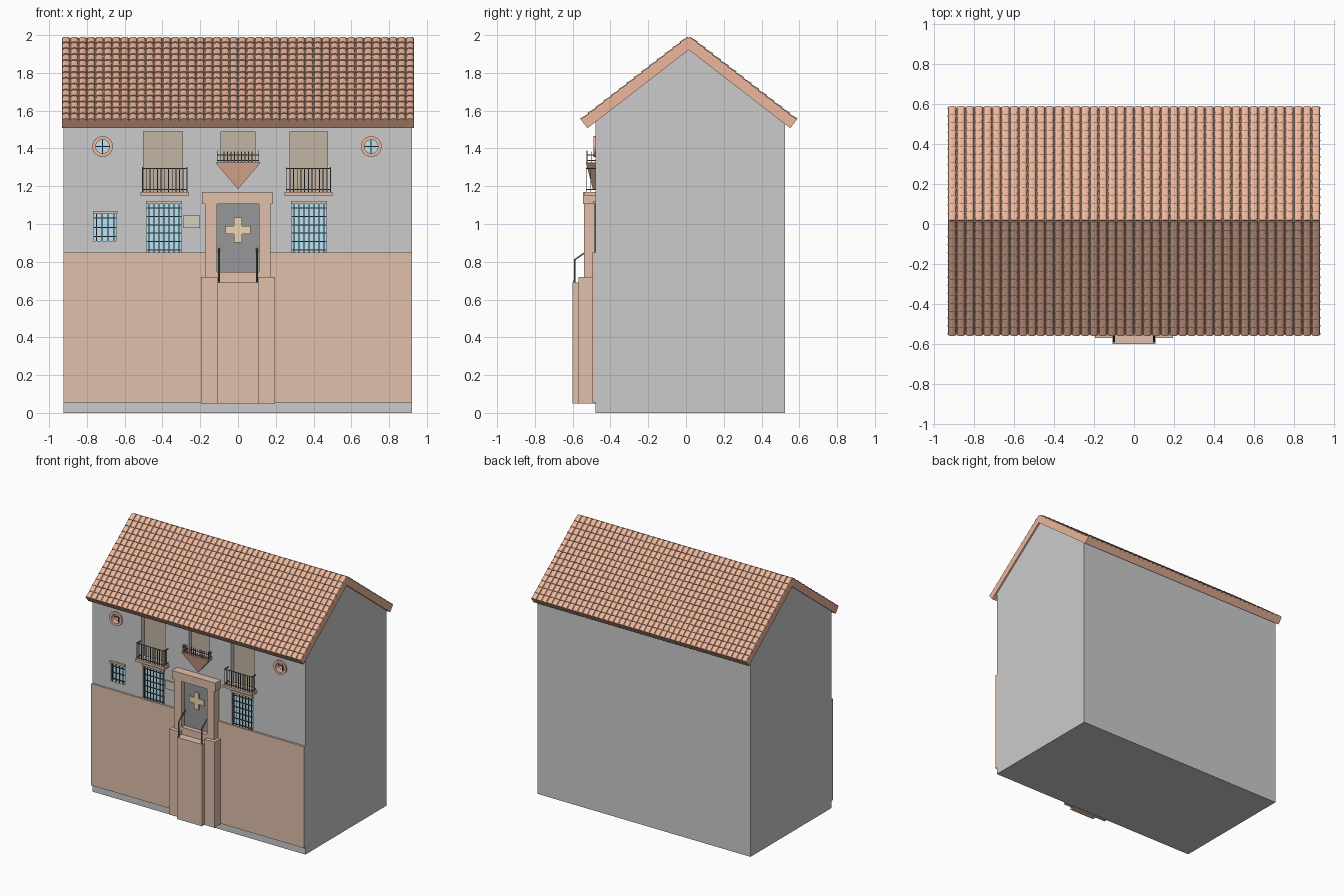
import bpy, bmesh
from math import radians, cos, sin, tan, pi
from mathutils import Matrix, Vector

if "Cube" in bpy.data.objects:
    bpy.data.objects.remove(bpy.data.objects["Cube"])


def material(name, rgb):
    m = bpy.data.materials.new(name)
    m.diffuse_color = (*rgb, 1)
    m.use_nodes = True
    m.node_tree.nodes["Principled BSDF"].inputs["Base Color"].default_value = m.diffuse_color
    return m


STONE = material("brown_stone", (0.75, 0.53, 0.41))
TILE = material("terracotta", (0.84, 0.47, 0.33))
GLASS = material("blue_glass", (0.49, 0.78, 0.92))
SHUTTER = material("shutter_brown", (0.54, 0.46, 0.36))
IRON = material("black_iron", (0.12, 0.12, 0.12))
DOOR = material("dark_door", (0.31, 0.31, 0.32))
GOLD = material("gold", (0.85, 0.68, 0.42))
PLAQUE = material("plaque_tan", (0.68, 0.62, 0.52))


def finish(name, bm, mat=None):
    bmesh.ops.recalc_face_normals(bm, faces=bm.faces)
    me = bpy.data.meshes.new(name)
    bm.to_mesh(me)
    bm.free()
    ob = bpy.data.objects.new(name, me)
    bpy.context.collection.objects.link(ob)
    if mat:
        me.materials.append(mat)
    return ob


def add_box(bm, x0, x1, y0, y1, z0, z1):
    m = Matrix.Translation(((x0 + x1) / 2, (y0 + y1) / 2, (z0 + z1) / 2))
    bmesh.ops.create_cube(bm, size=1, matrix=m @ Matrix.Diagonal((x1 - x0, y1 - y0, z1 - z0, 1)))


def boxes(name, mat, *extents):
    bm = bmesh.new()
    for e in extents:
        add_box(bm, *e)
    return finish(name, bm, mat)


def add_disc(bm, x, z, r, y0, y1):
    m = Matrix.Translation((x, (y0 + y1) / 2, z)) @ Matrix.Rotation(pi / 2, 4, 'X')
    bmesh.ops.create_cone(bm, cap_ends=True, segments=24, radius1=r, radius2=r, depth=y1 - y0, matrix=m)


def prism_x(name, pts, x0, x1, mat=None):
    bm = bmesh.new()
    a = [bm.verts.new((x0, y, z)) for y, z in pts]
    b = [bm.verts.new((x1, y, z)) for y, z in pts]
    n = len(pts)
    bm.faces.new(a)
    bm.faces.new(b)
    for i in range(n):
        bm.faces.new((a[i], a[(i + 1) % n], b[(i + 1) % n], b[i]))
    return finish(name, bm, mat)


# Roof measurements
F, RY, RZ = -0.48, 0.015, 1.985
A, L, T = radians(37.7), 0.717, 0.05
c, s = cos(A), sin(A)
UZ = RZ - T / c
ey, ez = L * c, RZ - L * s

# House body with gables
body = prism_x("house_body", [(F, 0), (0.523, 0), (0.523, UZ - (0.523 - RY) * tan(A)), (RY, UZ),
                              (F, UZ - (RY - F) * tan(A))], -0.925, 0.92)

# Openings cut into the front wall: x0, x1, z0, z1
balcony_doors = [(-0.5, -0.295, 1.165, 1.49), (-0.09, 0.09, 1.32, 1.49), (0.275, 0.475, 1.165, 1.49)]
windows = [(-0.485, -0.3, 0.84, 1.107), (0.283, 0.468, 0.84, 1.107), (-0.765, -0.642, 0.91, 1.055)]
rounds = [(-0.717, 1.41), (0.705, 1.41)]
bm = bmesh.new()
for x0, x1, z0, z1 in balcony_doors + windows:
    add_box(bm, x0, x1, F - 0.05, F + 0.04, z0, z1)
for x, z in rounds:
    add_disc(bm, x, z, 0.045, F - 0.05, F + 0.04)
cutter = finish("opening_cutter", bm)
cutter.hide_render = True
mod = body.modifiers.new("openings", 'BOOLEAN')
mod.operation, mod.solver, mod.object = 'DIFFERENCE', 'EXACT', cutter
bpy.context.view_layer.objects.active = body
bpy.ops.object.modifier_apply(modifier=mod.name)
bpy.data.objects.remove(cutter)

# Roof slab
prism_x("roof_slab", [(RY, RZ), (RY + ey, ez), (RY + ey - T * s, ez - T * c), (RY, UZ),
                      (RY - ey + T * s, ez - T * c), (RY - ey, ez)], -0.932, 0.932, TILE)

# Curved roof tiles, arrayed over both slopes
COLS, ROWS = 42, 14
w, row = 1.866 / COLS, L / ROWS
for name, turn in (("front_roof_tiles", pi), ("back_roof_tiles", 0)):
    bm = bmesh.new()
    rings = []
    for y, k, h in ((0, 0.43, 0.008), (row, 0.5, 0.015)):
        rings.append([bm.verts.new((w / 2 - k * w * cos(pi * i / 6), y, h * sin(pi * i / 6))) for i in range(7)])
    for i in range(6):
        bm.faces.new((rings[0][i], rings[0][i + 1], rings[1][i + 1], rings[1][i]))
    bm.faces.new(rings[0])
    bm.faces.new(rings[1])
    tiles = finish(name, bm, TILE)
    for count, off in ((COLS, (w, 0, 0)), (ROWS, (0, row, 0))):
        arr = tiles.modifiers.new("repeat", 'ARRAY')
        arr.count = count
        arr.use_relative_offset, arr.use_constant_offset = False, True
        arr.constant_offset_displace = off
    tiles.matrix_world = (Matrix.Translation((0, RY, RZ)) @ Matrix.Rotation(turn, 4, 'Z')
                          @ Matrix.Rotation(-A, 4, 'X') @ Matrix.Translation((-0.933, 0, 0)))

# Stone lower wall, pillars, entrance block and door surround
boxes("stone_lower_wall", STONE, (-0.925, 0.92, -0.495, F, 0.055, 0.85))
boxes("entrance_pillars", STONE, (-0.195, -0.108, -0.57, F, 0.05, 0.72), (0.108, 0.195, -0.57, F, 0.05, 0.72))
boxes("entrance_block", STONE, (-0.108, 0.108, -0.6, F, 0.05, 0.69))
boxes("door_step", STONE, (-0.11, 0.11, -0.54, F, 0.69, 0.745))
boxes("door_jambs", STONE, (-0.175, -0.11, -0.54, F, 0.72, 1.105), (0.11, 0.172, -0.54, F, 0.72, 1.105))
boxes("door_lintel", STONE, (-0.19, 0.185, -0.545, F, 1.105, 1.17))
boxes("front_door", DOOR, (-0.11, 0.11, -0.505, F, 0.745, 1.105))
boxes("door_cross", GOLD, (-0.02, 0.02, -0.515, -0.505, 0.903, 1.035), (-0.065, 0.065, -0.515, -0.505, 0.948, 0.99))
boxes("wall_plaque", PLAQUE, (-0.29, -0.2, -0.49, F, 0.98, 1.045))

# Entrance handrails
for side, x in (("left", -0.1), ("right", 0.1)):
    cu = bpy.data.curves.new(side + "_handrail", 'CURVE')
    cu.dimensions, cu.bevel_depth, cu.bevel_resolution, cu.use_fill_caps = '3D', 0.005, 1, True
    sp = cu.splines.new('POLY')
    path = [(-0.59, 0.69), (-0.59, 0.81), (-0.505, 0.87)]
    sp.points.add(len(path) - 1)
    for p, (y, z) in zip(sp.points, path):
        p.co = (x, y, z, 1)
    cu.materials.append(IRON)
    bpy.context.collection.objects.link(bpy.data.objects.new(side + "_handrail", cu))

# Balcony doors at the back of their recesses
for side, (x0, x1, z0, z1) in zip(("left", "middle", "right"), balcony_doors):
    boxes(side + "_balcony_door", SHUTTER, (x0, x1, F + 0.035, F + 0.045, z0, z1))

# Barred windows with small lintels
for (x0, x1, z0, z1), name, nv, nh in zip(windows, ("left", "right", "small"), (7, 7, 4), (6, 6, 3)):
    boxes(name + "_window_glass", GLASS, (x0, x1, F + 0.03, F + 0.045, z0, z1))
    boxes(name + "_window_lintel", STONE, (x0 - 0.003, x1 + 0.003, F - 0.012, F + 0.01, z1, z1 + 0.015))
    bars, b = [], 0.0025
    for i in range(nv):
        x = x0 + (x1 - x0) * (i + 0.5) / nv
        bars.append((x - b, x + b, F - 0.005, F, z0, z1))
    for i in range(nh):
        z = z0 + (z1 - z0) * (i + 0.5) / nh
        bars.append((x0, x1, F - 0.003, F + 0.002, z - b, z + b))
    boxes(name + "_window_bars", IRON, *bars)

# Round windows: ring frame, glass and crossbars
for side, (x, z) in zip(("left", "right"), rounds):
    bm = bmesh.new()
    prof = [(0.036, F - 0.01), (0.055, F - 0.01), (0.055, F + 0.002), (0.044, F + 0.002), (0.044, F + 0.035),
            (0.036, F + 0.035)]
    n = 24
    loops = [[bm.verts.new((x + r * cos(2 * pi * i / n), y, z + r * sin(2 * pi * i / n))) for r, y in prof]
             for i in range(n)]
    for i in range(n):
        p, q = loops[i], loops[(i + 1) % n]
        for j in range(len(prof)):
            k = (j + 1) % len(prof)
            bm.faces.new((p[j], p[k], q[k], q[j]))
    finish(side + "_round_frame", bm, TILE)
    bm = bmesh.new()
    add_disc(bm, x, z, 0.044, F + 0.03, F + 0.04)
    finish(side + "_round_glass", bm, GLASS)
    boxes(side + "_round_crossbars", IRON, (x - 0.003, x + 0.003, F + 0.022, F + 0.03, z - 0.037, z + 0.037),
          (x - 0.037, x + 0.037, F + 0.022, F + 0.03, z - 0.003, z + 0.003))


# Iron balcony railing: front and side bars plus top and bottom rails
def railing(name, x0, x1, yf, z0, z1, rail, n, post):
    b = 0.0022
    items = []
    for i in range(n):
        x = x0 + (x1 - x0) * i / (n - 1)
        top = z1 + (post if i in (0, n - 1) else 0)
        items.append((x - b, x + b, yf - b, yf + b, z0, top))
    for x in (x0, x1):
        items.append((x - b, x + b, (yf + F) / 2 - b, (yf + F) / 2 + b, z0, z1))
    for z in (z0 + 0.012, rail):
        items.append((x0, x1, yf - b, yf + b, z - b, z + b))
        for x in (x0, x1):
            items.append((x - b, x + b, yf, F, z - b, z + b))
    boxes(name, IRON, *items)


for side, x0, x1 in (("left", -0.515, -0.26), ("right", 0.245, 0.5)):
    boxes(side + "_balcony_slab", STONE, (x0, x1, -0.54, F, 1.152, 1.17))
    railing(side + "_balcony_railing", x0 + 0.01, x1 - 0.01, -0.528, 1.17, 1.295, 1.293, 13, 0.006)
railing("middle_balcony_railing", -0.11, 0.11, -0.524, 1.325, 1.385, 1.365, 13, 0.005)

# Middle balcony: inverted wedge bracket
bm = bmesh.new()
fl, fr, br, bl, af, ab = [bm.verts.new(p) for p in (
    (-0.12, -0.53, 1.325), (0.12, -0.53, 1.325), (0.12, F, 1.325), (-0.12, F, 1.325),
    (0, -0.493, 1.185), (0, F, 1.185))]
for f in ((fl, fr, br, bl), (fl, fr, af), (bl, br, ab), (fr, br, ab, af), (fl, bl, ab, af)):
    bm.faces.new(f)
finish("middle_balcony_bracket", bm, TILE)
